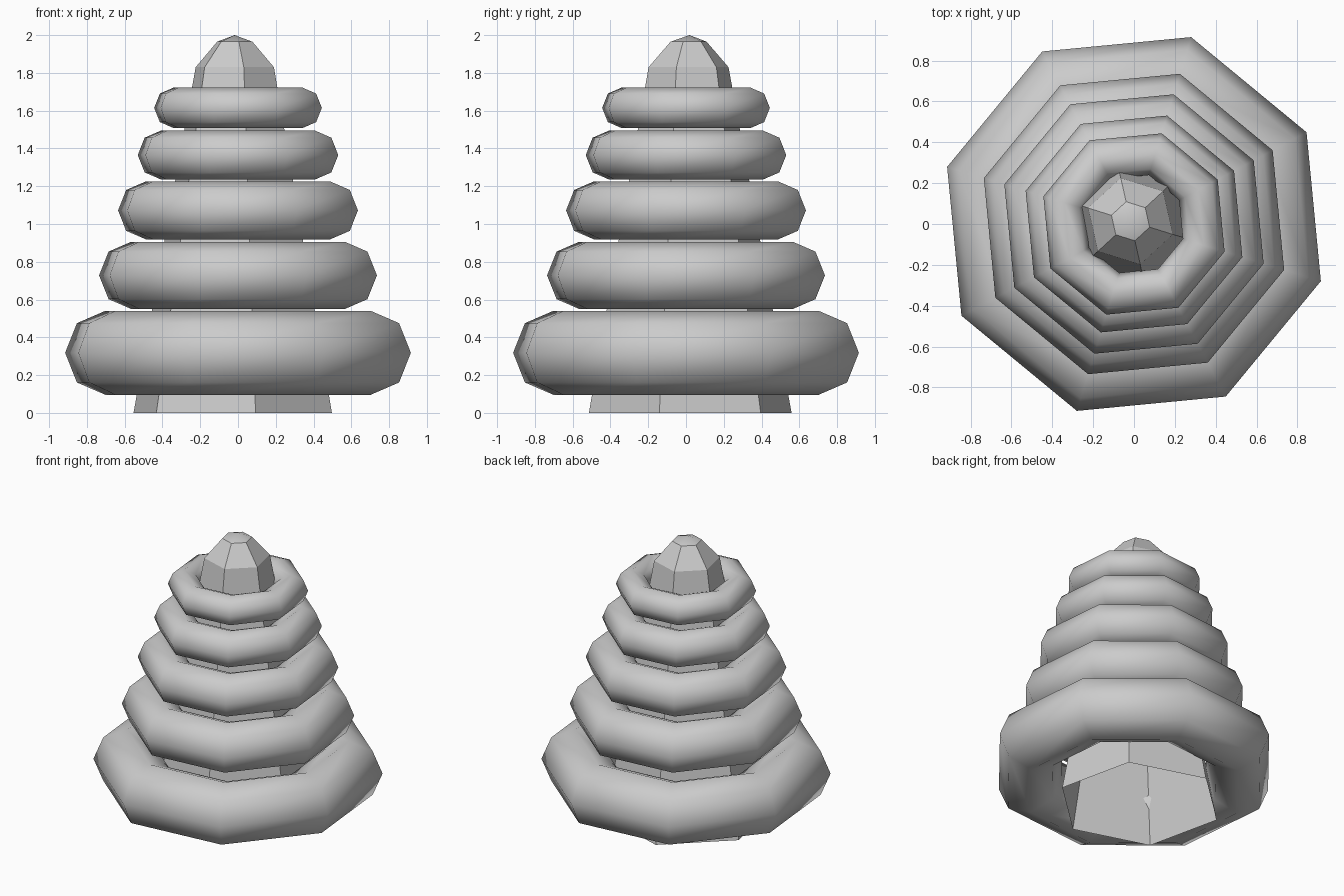
import bpy, bmesh
from math import radians, cos, sin, pi

if "Cube" in bpy.data.objects:
    bpy.data.objects.remove(bpy.data.objects["Cube"])

# One plain grey for the whole toy
grey = bpy.data.materials.new("plain_grey")
grey.use_nodes = True
colour = (0.6, 0.6, 0.6, 1)
grey.diffuse_color = colour
grey.node_tree.nodes["Principled BSDF"].inputs["Base Color"].default_value = colour


def activate(obj):
    bpy.ops.object.select_all(action='DESELECT')
    obj.select_set(True)
    bpy.context.view_layer.objects.active = obj


# Stacked rings: low-poly tori with smooth shading
# (name, centre height, major radius, tube radius)
rings = [
    ("ring_bottom", 0.318, 0.735, 0.222),
    ("ring_second", 0.728, 0.591, 0.178),
    ("ring_middle", 1.072, 0.511, 0.153),
    ("ring_fourth", 1.365, 0.425, 0.130),
    ("ring_top", 1.615, 0.357, 0.107),
]
for name, z, major, minor in rings:
    bpy.ops.mesh.primitive_torus_add(
        major_segments=8, minor_segments=8,
        major_radius=major, minor_radius=minor,
        location=(0, 0, z), rotation=(0, 0, radians(28)))
    ring = bpy.context.object
    ring.name = name
    ring.data.materials.append(grey)
    bpy.ops.object.shade_smooth()

# Centre post: slightly leaning six-sided cone, open below, with a faceted tip
# (height, radius, sideways lean)
levels = [(0, 0.55, 0.028), (1.83, 0.217, 0.017), (1.965, 0.098, 0.017)]
SIDES = 6
bm = bmesh.new()
loops = []
for z, r, lean in levels:
    angles = [radians(-17.3) + 2 * pi * i / SIDES for i in range(SIDES)]
    loops.append([bm.verts.new((r * cos(a) - lean, r * sin(a) + lean * 0.8, z))
                  for a in angles])
for low, high in zip(loops, loops[1:]):
    for i in range(SIDES):
        j = (i + 1) % SIDES
        bm.faces.new((low[i], low[j], high[j], high[i]))
apex = bm.verts.new((-0.018, 0.018, 2))
for i in range(SIDES):
    bm.faces.new((loops[-1][i], loops[-1][(i + 1) % SIDES], apex))
mesh = bpy.data.meshes.new("centre_post")
bm.to_mesh(mesh)
bm.free()
post = bpy.data.objects.new("centre_post", mesh)
bpy.context.collection.objects.link(post)
mesh.materials.append(grey)
activate(post)
bpy.ops.object.shade_smooth_by_angle(angle=radians(25))
